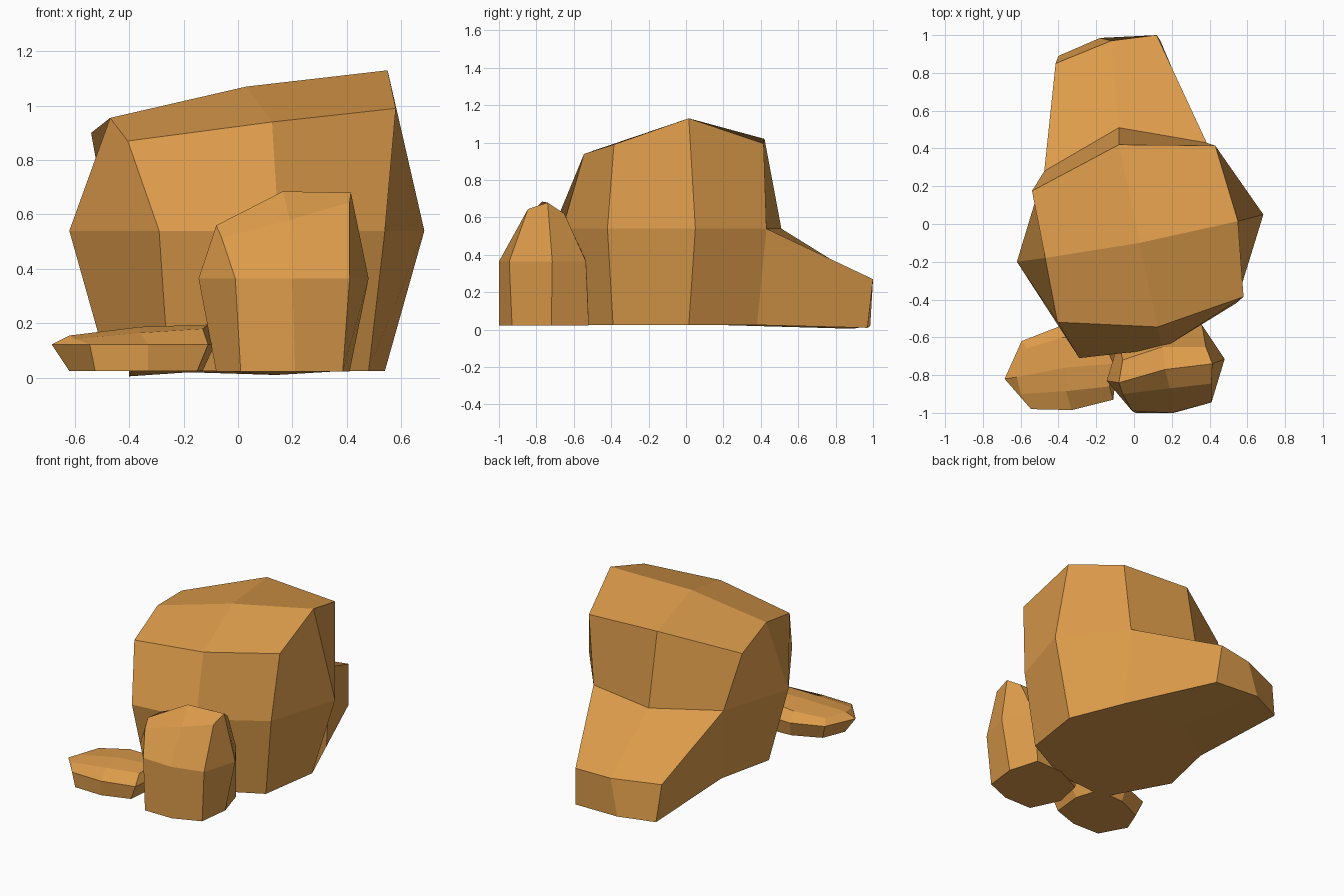
import bpy, bmesh

if "Cube" in bpy.data.objects:
    bpy.data.objects.remove(bpy.data.objects["Cube"])

mat = bpy.data.materials.new("ochre_stone")
mat.diffuse_color = (0.72, 0.33, 0.07, 1)
mat.use_nodes = True
mat.node_tree.nodes["Principled BSDF"].inputs["Base Color"].default_value = mat.diffuse_color


def level(outline, z):
    """Lift a flat 8-point outline to height z."""
    return [(x, y, z) for x, y in outline]


def rock(name, base, waist, shoulder, crown, tail=None):
    """Three 8-point rings; the top is four quads meeting at the crown.
    Rings run left, front-left, front, front-right, right, back-right, back, back-left."""
    bm = bmesh.new()
    b, w, s = [[bm.verts.new(p) for p in ring] for ring in (base, waist, shoulder)]
    c = bm.verts.new(crown)
    for low, high in ((b, w), (w, s)):
        for i in range(8):
            j = (i + 1) % 8
            if tail and low is b and i in (5, 6):
                continue
            bm.faces.new((low[i], low[j], high[j], high[i]))
    for i in (0, 2, 4, 6):
        bm.faces.new((s[i], s[i + 1], s[(i + 2) % 8], c))
    bm.faces.new(b[::-1])
    if tail:
        # foot pushed out of the two lower back faces
        top, low = [[bm.verts.new(p) for p in row] for row in tail]
        root_top, root_low = w[5:8], b[5:8]
        for k in (0, 1):
            bm.faces.new((root_top[k], root_top[k + 1], top[k + 1], top[k]))
            bm.faces.new((top[k], top[k + 1], low[k + 1], low[k]))
            bm.faces.new((low[k], low[k + 1], root_low[k + 1], root_low[k]))
        for k in (0, 2):
            bm.faces.new((root_low[k], root_top[k], top[k], low[k]))
    bmesh.ops.recalc_face_normals(bm, faces=bm.faces)
    me = bpy.data.meshes.new(name)
    bm.to_mesh(me)
    bm.free()
    me.materials.append(mat)
    ob = bpy.data.objects.new(name, me)
    bpy.context.collection.objects.link(ob)


# Main boulder with sloping foot at the back
rock("large_boulder",
     level([(-.475, -.2), (-.255, -.6), (.13, -.57), (.48, -.39),
            (.54, .015), (.39, .38), (-.05, .4), (-.39, .18)], .025),
     level([(-.62, -.2), (-.29, -.71), (.15, -.66), (.54, -.42),
            (.685, .05), (.385, .43), (-.08, .51), (-.475, .28)], .54),
     [(-.47, -.18, .955), (-.405, -.52, .87), (.125, -.545, .94), (.58, -.385, .99),
      (.55, .015, 1.13), (.43, .415, .995), (-.08, .42, 1.02), (-.54, .175, .9)],
     (.03, -.1, 1.07),
     tail=([(.12, 1.0, .27), (-.12, .97, .255), (-.415, .85, .245)],
           [(.14, .97, .01), (-.18, .985, .02), (-.4, .89, .005)]))

# Upright small stone at the front
rock("upright_stone",
     level([(-.08, -.81), (.01, -1), (.21, -1), (.385, -.93),
            (.41, -.72), (.35, -.52), (.15, -.53), (-.04, -.62)], .022),
     level([(-.145, -.83), (-.01, -.99), (.2, -1), (.41, -.945),
            (.48, -.715), (.36, -.535), (.15, -.53), (-.08, -.62)], .365),
     [(-.08, -.84, .56), (-.06, -.9, .515), (.19, -.87, .58), (.41, -.845, .645),
      (.415, -.74, .68), (.38, -.65, .62), (.15, -.65, .62), (-.06, -.72, .56)],
     (.165, -.77, .685))

# Flat small stone at the front left
rock("flat_stone",
     level([(-.62, -.8), (-.525, -.975), (-.33, -.98), (-.15, -.92),
            (-.13, -.72), (-.18, -.56), (-.38, -.57), (-.56, -.65)], .025),
     level([(-.685, -.82), (-.545, -.98), (-.33, -.985), (-.11, -.93),
            (-.085, -.72), (-.14, -.55), (-.39, -.54), (-.595, -.62)], .122),
     [(-.62, -.81, .155), (-.6, -.9, .143), (-.36, -.885, .165), (-.13, -.86, .18),
      (-.11, -.74, .195), (-.16, -.62, .185), (-.38, -.6, .175), (-.57, -.66, .155)],
     (-.36, -.76, .187))
